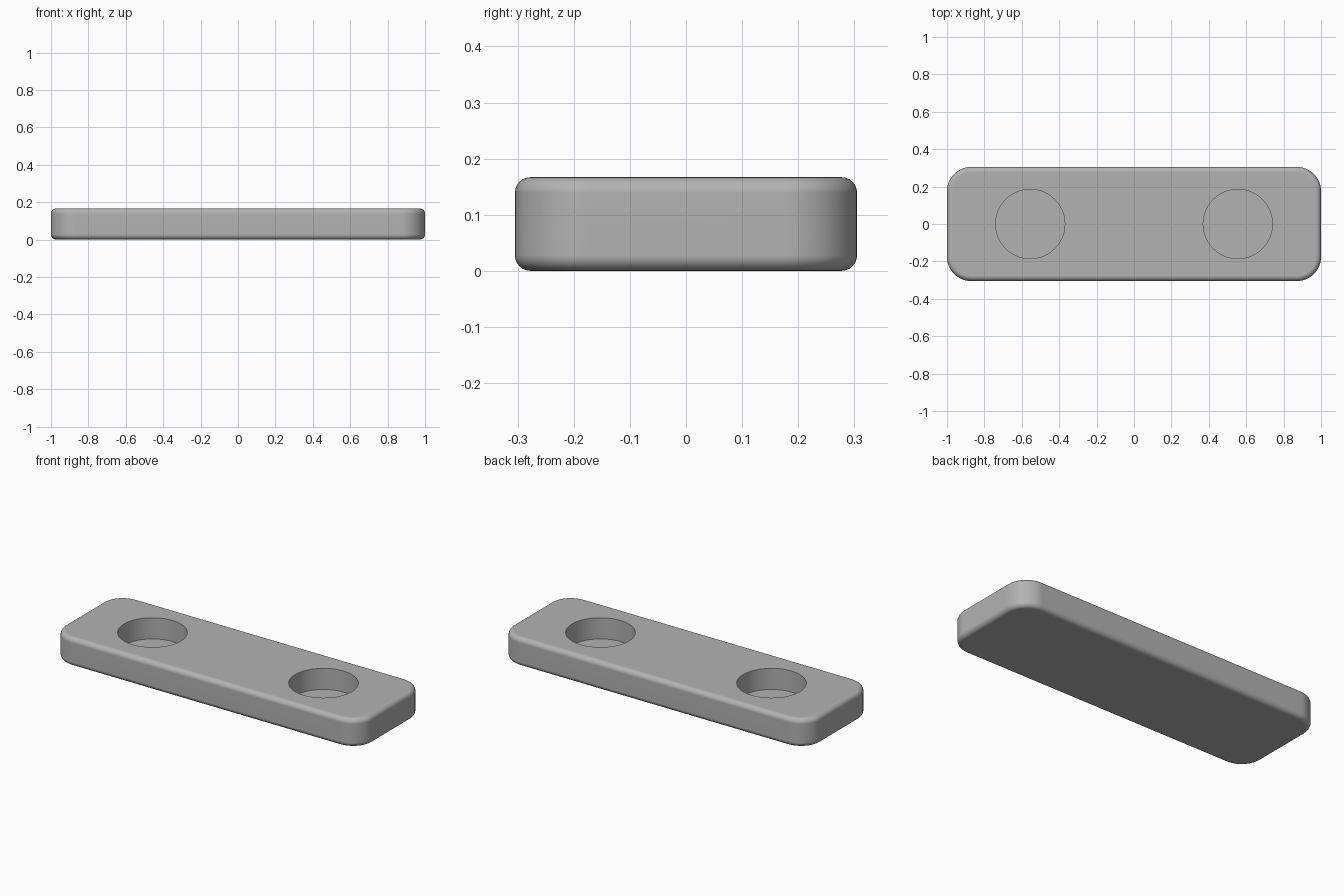
import bpy, bmesh

if "Cube" in bpy.data.objects:
    bpy.data.objects.remove(bpy.data.objects["Cube"])

LENGTH, WIDTH, HEIGHT = 2.0, 0.61, 0.167
CORNER, FILLET = 0.13, 0.028
HOLE_X, HOLE_R, HOLE_FLOOR = 0.555, 0.185, 0.043

grey = bpy.data.materials.new("light grey")
grey.diffuse_color = (0.45, 0.45, 0.45, 1)
grey.use_nodes = True
grey.node_tree.nodes["Principled BSDF"].inputs["Base Color"].default_value = grey.diffuse_color

# Plate: box with rounded corners, then filleted top and bottom rims
bm = bmesh.new()
bmesh.ops.create_cube(bm, size=1)
for v in bm.verts:
    v.co.x *= LENGTH
    v.co.y *= WIDTH
    v.co.z = (v.co.z + 0.5) * HEIGHT
upright = [e for e in bm.edges if abs(e.verts[0].co.z - e.verts[1].co.z) > 0.1]
bmesh.ops.bevel(bm, geom=upright, offset=CORNER, segments=12, profile=0.5, affect='EDGES')
rims = [e for e in bm.edges if abs(e.verts[0].co.z - e.verts[1].co.z) < 0.001]
bmesh.ops.bevel(bm, geom=rims, offset=FILLET, segments=6, profile=0.5, affect='EDGES')
bmesh.ops.recalc_face_normals(bm, faces=bm.faces)
mesh = bpy.data.meshes.new("plate")
bm.to_mesh(mesh)
bm.free()
plate = bpy.data.objects.new("plate", mesh)
bpy.context.collection.objects.link(plate)
mesh.materials.append(grey)

# Two blind round holes sunk from the top
for side, x in (("left", -HOLE_X), ("right", HOLE_X)):
    bpy.ops.mesh.primitive_cylinder_add(vertices=64, radius=HOLE_R, depth=0.3,
                                        location=(x, 0, HOLE_FLOOR + 0.15))
    cutter = bpy.context.object
    cutter.name = side + "_hole_cutter"
    cutter.data.materials.append(grey)
    cut = plate.modifiers.new(side + "_hole", 'BOOLEAN')
    cut.operation = 'DIFFERENCE'
    cut.solver = 'EXACT'
    cut.object = cutter
    bpy.context.view_layer.objects.active = plate
    bpy.ops.object.modifier_apply(modifier=cut.name)
    bpy.data.objects.remove(cutter)

# Smooth fillets, flat large faces, crisp hole rims
bpy.ops.object.select_all(action='DESELECT')
plate.select_set(True)
bpy.context.view_layer.objects.active = plate
bpy.ops.object.shade_smooth_by_angle(angle=0.6)
weighted = plate.modifiers.new("flat_face_normals", 'WEIGHTED_NORMAL')
weighted.keep_sharp = True
